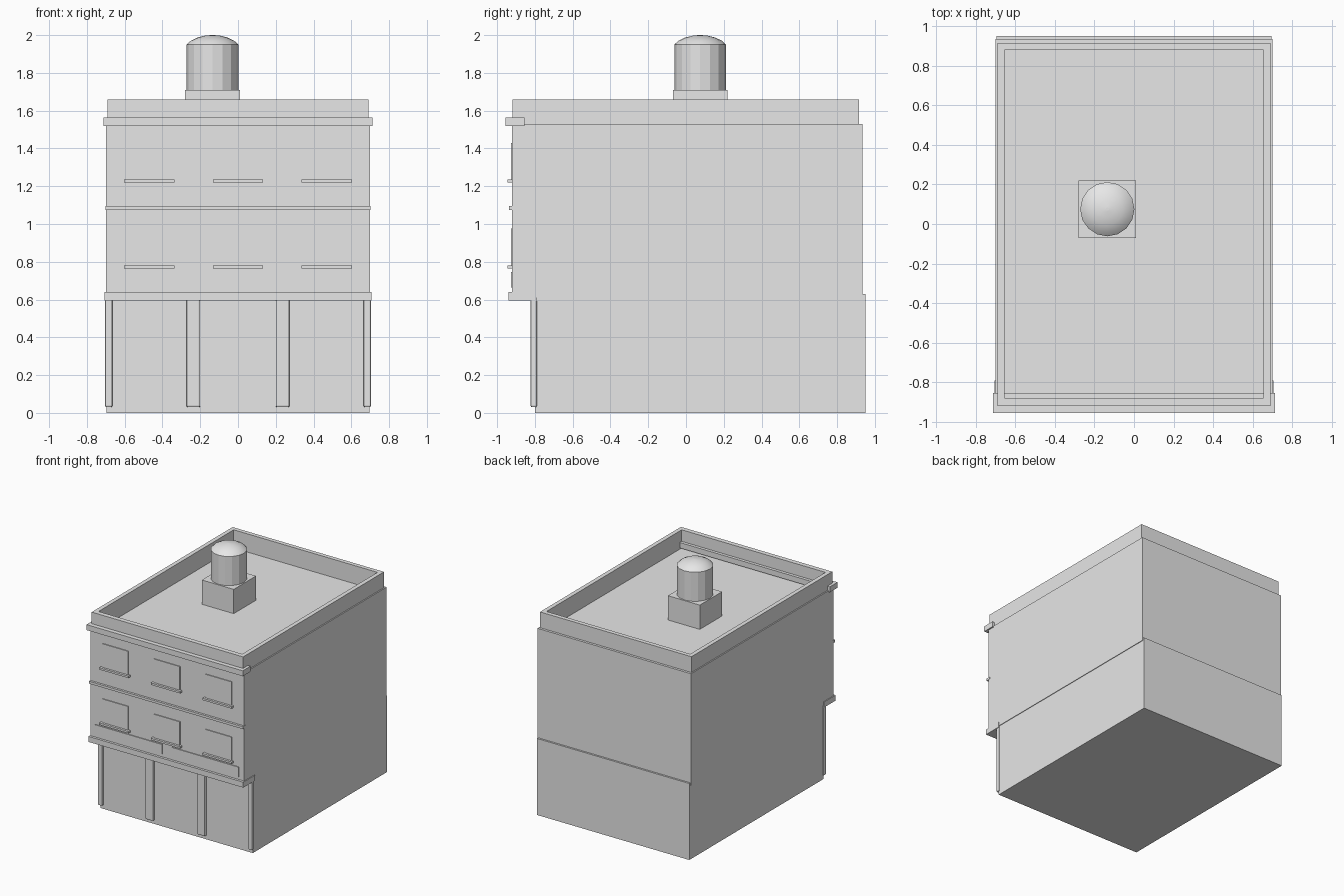
import bpy, bmesh, math

cube = bpy.data.objects.get("Cube")
if cube:
    bpy.data.objects.remove(cube, do_unlink=True)

# Single flat colour
grey = bpy.data.materials.new("light_grey")
grey.use_nodes = True
grey.diffuse_color = (0.8, 0.8, 0.8, 1)
grey.node_tree.nodes["Principled BSDF"].inputs["Base Color"].default_value = (0.8, 0.8, 0.8, 1)


def finish(name, bm):
    bmesh.ops.recalc_face_normals(bm, faces=bm.faces)
    mesh = bpy.data.meshes.new(name)
    bm.to_mesh(mesh)
    bm.free()
    mesh.materials.append(grey)
    obj = bpy.data.objects.new(name, mesh)
    bpy.context.collection.objects.link(obj)
    return obj


def box(name, x, y, z):
    """Box from (min, max) pairs on each axis."""
    bm = bmesh.new()
    bmesh.ops.create_cube(bm, size=1)
    for v in bm.verts:
        for i, (lo, hi) in enumerate((x, y, z)):
            v.co[i] = hi if v.co[i] > 0 else lo
    return finish(name, bm)


def loft(name, rings):
    """Bridge consecutive rings of points and cap both ends."""
    bm = bmesh.new()
    loops = [[bm.verts.new(p) for p in ring] for ring in rings]
    for a, b in zip(loops, loops[1:]):
        for i in range(len(a)):
            j = (i + 1) % len(a)
            bm.faces.new((a[i], a[j], b[j], b[i]))
    bm.faces.new(loops[0])
    bm.faces.new(loops[-1])
    return finish(name, bm)


def rect(hx, front, back, z):
    return [(-hx, front, z), (hx, front, z), (hx, back, z), (-hx, back, z)]


# Main masses: ground floor, upper storeys with parapet and sunken roof
box("ground_floor", (-0.695, 0.695), (-0.80, 0.95), (0, 0.63))
loft("upper_storeys", [
    rect(0.70, -0.92, 0.935, 0.61),
    rect(0.70, -0.92, 0.935, 1.53),
    rect(0.69, -0.919, 0.915, 1.53),
    rect(0.69, -0.919, 0.915, 1.66),
    rect(0.655, -0.88, 0.88, 1.66),
    rect(0.655, -0.88, 0.88, 1.51),
])

# Horizontal trim on the facade
box("cornice", (-0.712, 0.712), (-0.955, -0.855), (1.52, 1.565))
box("storey_band", (-0.702, 0.702), (-0.938, -0.90), (1.075, 1.095))
box("shopfront_ledge", (-0.706, 0.706), (-0.94, -0.79), (0.595, 0.64))

# Windows and sills
for storey, z in (("lower", 0.765), ("upper", 1.22)):
    for side, x in (("right", -0.47), ("middle", 0), ("left", 0.47)):
        box(f"{storey}_{side}_window", (x - 0.118, x + 0.118), (-0.927, -0.91), (z, z + 0.21))
        box(f"{storey}_{side}_sill", (x - 0.133, x + 0.133), (-0.945, -0.90), (z, z + 0.016))

# Blank sign boards above the shopfront
for side, x in (("right", -0.35), ("left", 0.35)):
    box(f"{side}_sign_board", (x - 0.305, x + 0.305), (-0.927, -0.91), (0.665, 0.745))

# Shopfront pillars with softened edges
for i, (lo, hi) in enumerate(((-0.703, -0.665), (-0.273, -0.2), (0.2, 0.273), (0.665, 0.703))):
    pillar = box(f"pillar_{i + 1}", (lo, hi), (-0.822, -0.79), (0.03, 0.6))
    bevel = pillar.modifiers.new("soft_edges", "BEVEL")
    bevel.width = 0.008
    bevel.segments = 2

# Rooftop tank on its plinth
box("tank_plinth", (-0.28, 0.01), (-0.07, 0.22), (1.50, 1.71))
SIDES = 16


def circle(r, z):
    angles = [2 * math.pi * i / SIDES for i in range(SIDES)]
    return [(-0.135 + r * math.cos(a), 0.075 + r * math.sin(a), z) for a in angles]


loft("tank", [circle(0.137, 1.70), circle(0.137, 1.95)])
dome = loft("tank_dome", [circle(r, z) for r, z in (
    (0.137, 1.95), (0.115, 1.97), (0.08, 1.987), (0.04, 1.997), (0.008, 2.0))])
for face in dome.data.polygons:
    face.use_smooth = len(face.vertices) == 4
